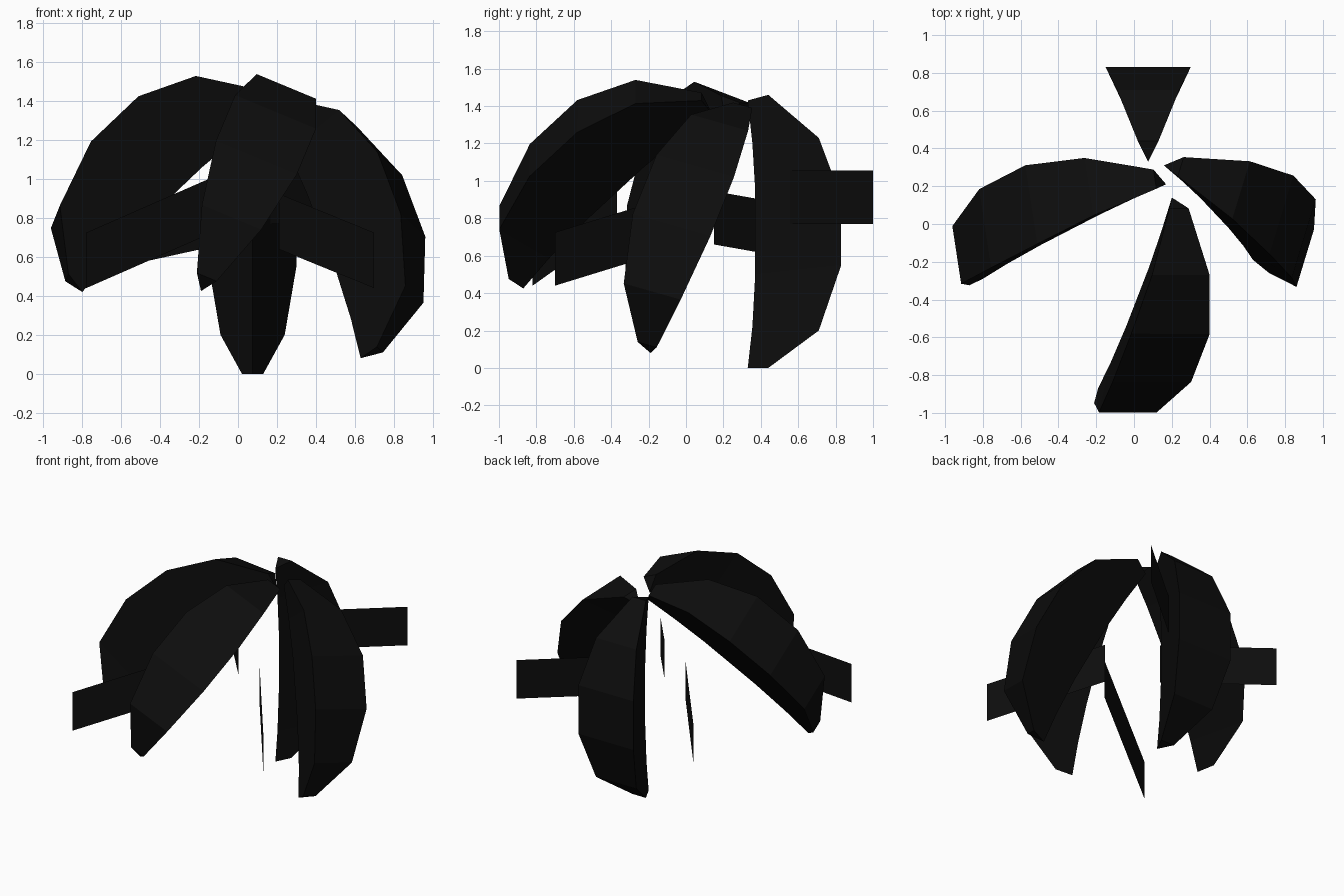
import bpy, bmesh
from mathutils import Vector

if "Cube" in bpy.data.objects:
    bpy.data.objects.remove(bpy.data.objects["Cube"])

black = bpy.data.materials.new("black")
black.diffuse_color = (0.004, 0.004, 0.004, 1)
black.use_nodes = True
black.node_tree.nodes["Principled BSDF"].inputs["Base Color"].default_value = black.diffuse_color


def finish(name, bm):
    mesh = bpy.data.meshes.new(name)
    bm.to_mesh(mesh)
    bm.free()
    mesh.materials.append(black)
    obj = bpy.data.objects.new(name, mesh)
    bpy.context.collection.objects.link(obj)
    return obj


# Stations along a segment: inner (radius, height), outer (radius, height), outer half width
STATIONS = [
    (0.00, 0.00, 0.11, 0.00, 0.055),
    (0.025, 0.22, 0.38, 0.20, 0.165),
    (0.04, 0.50, 0.50, 0.55, 0.225),
    (0.04, 0.95, 0.50, 0.91, 0.225),
    (0.025, 1.20, 0.38, 1.23, 0.165),
    (0.00, 1.43, 0.11, 1.46, 0.055),
]


def segment(name, tip, chord, outward):
    """Wedge-shaped fruit slice: sharp inner edge, wide arched rind."""
    tip, c = Vector(tip), Vector(chord).normalized()
    r = Vector(outward)
    r = (r - c * r.dot(c)).normalized()
    w = r.cross(c)
    bm = bmesh.new()
    rings = []
    for ri, zi, ro, zo, hw in STATIONS:
        rings.append([bm.verts.new(tip + r * ri + c * zi),
                      bm.verts.new(tip + r * ro + c * zo + w * hw),
                      bm.verts.new(tip + r * ro + c * zo - w * hw)])
    for a, b in zip(rings, rings[1:]):
        for i in range(3):
            j = (i + 1) % 3
            bm.faces.new((a[i], a[j], b[j], b[i]))
    bm.faces.new(rings[0])
    bm.faces.new(rings[-1])
    bmesh.ops.recalc_face_normals(bm, faces=bm.faces)
    return finish(name, bm)


def card(name, inner, outer, height=0.285):
    """Upright paper-thin strip between two bottom points."""
    bm = bmesh.new()
    a, b, up = Vector(inner), Vector(outer), Vector((0, 0, height))
    bm.faces.new([bm.verts.new(p) for p in (a, b, b + up, a + up)])
    return finish(name, bm)


# Four arched segments
segment("back_segment", (0.075, 0.33, 0.0), (0, 0, 1), (0, 1, 0))
segment("right_segment", (0.63, -0.19, 0.08), (-0.33, 0.35, 0.877), (0.90, -0.16, 0.40))
segment("left_segment", (-0.80, -0.29, 0.42), (0.678, 0.35, 0.646), (-0.718, 0.15, 0.68))
segment("front_segment", (-0.19, -0.87, 0.425), (0.273, 0.706, 0.653), (0.272, -0.70, 0.66))

# Four thin upright strips
card("back_right_strip", (0.04, 0.45, 0.77), (0.69, 1.00, 0.77))
card("back_left_strip", (-0.10, 0.15, 0.66), (-0.60, 0.77, 0.55))
card("front_left_strip", (-0.05, -0.37, 0.76), (-0.78, -0.82, 0.44))
card("front_right_strip", (0.21, -0.05, 0.64), (0.70, -0.70, 0.44))
